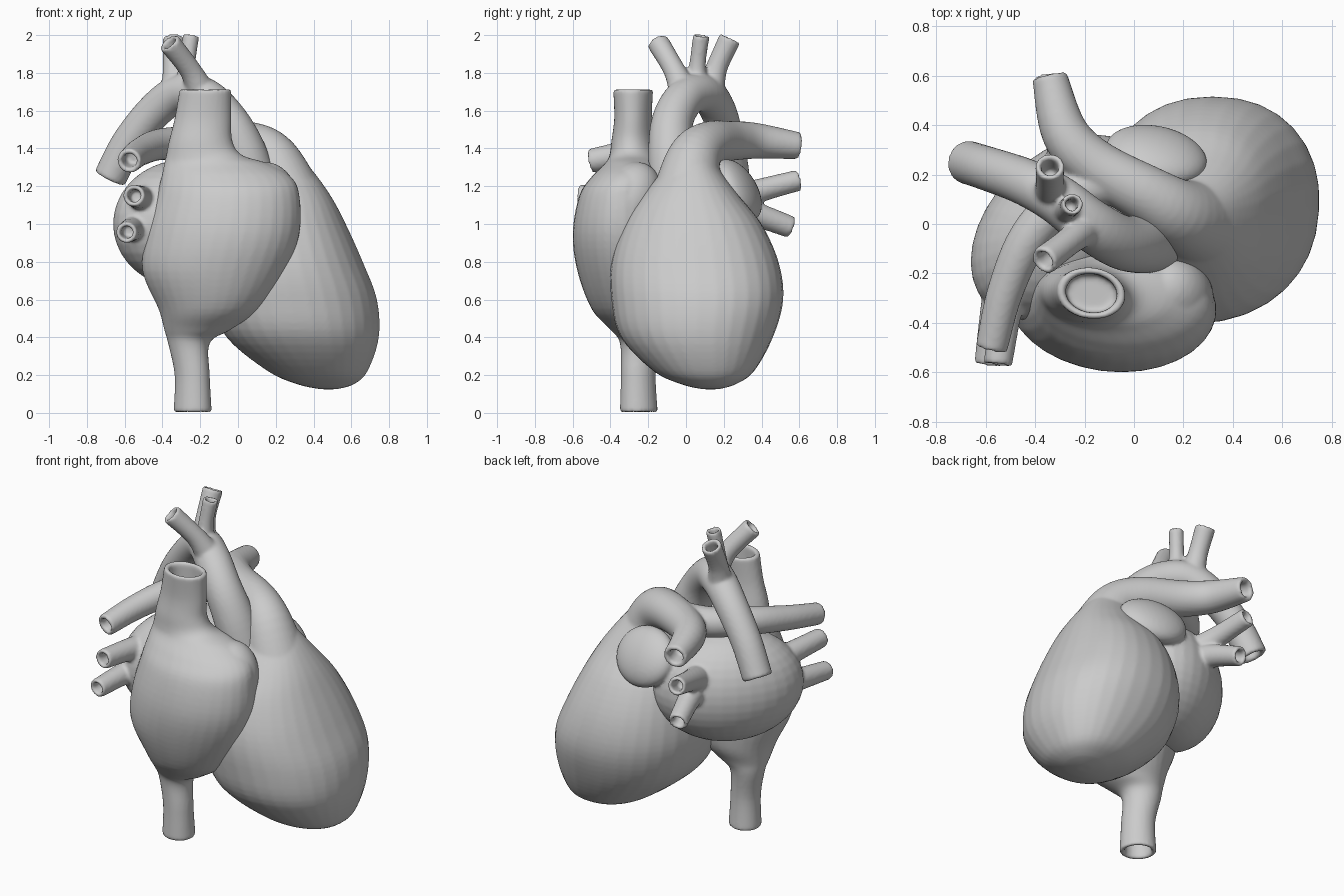
import bpy, bmesh, math
from mathutils import Vector

N = 32


def spline(pts, steps):
    # Catmull-Rom through tuples of any length
    out = []
    for i in range(len(pts) - 1):
        p = [pts[max(i - 1, 0)], pts[i], pts[i + 1], pts[min(i + 2, len(pts) - 1)]]
        for k in range(steps):
            t = k / steps
            out.append([0.5 * (2 * b + (c - a) * t + (2 * a - 5 * b + 4 * c - d) * t * t
                               + (3 * b - a - 3 * c + d) * t ** 3) for a, b, c, d in zip(*p)])
    out.append(list(pts[-1]))
    return out


def skin(rings):
    # bridge a list of rings and close both ends
    bm = bmesh.new()
    vs = [[bm.verts.new(p) for p in r] for r in rings]
    for a, b in zip(vs, vs[1:]):
        for i in range(N):
            j = (i + 1) % N
            bm.faces.new((a[i], a[j], b[j], b[i]))
    bm.faces.new(vs[0][::-1])
    bm.faces.new(vs[-1])
    bmesh.ops.recalc_face_normals(bm, faces=bm.faces)
    me = bpy.data.meshes.new("part")
    bm.to_mesh(me)
    bm.free()
    ob = bpy.data.objects.new("part", me)
    bpy.context.collection.objects.link(ob)
    return ob


def mouth(ring, inward, depth, bore):
    # rounded lip and recessed bore at an open vessel end
    c = sum(ring, Vector()) / N
    return [[c + (p - c) * f + inward * d for p in ring]
            for f, d in ((0.95, -0.01), (bore + 0.08, -0.01), (bore, 0.005), (bore, depth))]


def vessel(*pts):
    # tube along (x, y, z, radius) points, hollow at its far end
    path = spline(pts, 6)
    pos = [Vector(p[:3]) for p in path]
    rings, u, last = [], None, None
    for i, p in enumerate(pos):
        t = (pos[min(i + 1, len(pos) - 1)] - pos[max(i - 1, 0)]).normalized()
        u = t.orthogonal() if u is None else last.rotation_difference(t) @ u
        u = (u - t * u.dot(t)).normalized()
        v, last, r = t.cross(u), t, path[i][3]
        rings.append([p + (u * math.cos(a) + v * math.sin(a)) * r
                      for a in (2 * math.pi * k / N for k in range(N))])
    return skin(rings + mouth(rings[-1], -last, 0.1, 0.6))


def stack(levels, shear=0, power=1, ends=False):
    # body from horizontal ovals: (z, x min, x max, y min, y max)
    def bulge(v):
        return math.copysign(abs(v) ** power, v)
    rings = []
    for z, x0, x1, y0, y1 in spline(levels, 5):
        rx, ry = (x1 - x0) / 2, (y1 - y0) / 2
        rings.append([Vector(((x0 + x1) / 2 + rx * bulge(math.cos(a)) + shear * ry * bulge(math.sin(a)),
                              (y0 + y1) / 2 + ry * bulge(math.sin(a)), z))
                      for a in (2 * math.pi * k / N for k in range(N))])
    if ends:
        up = Vector((0, 0, 1))
        rings = mouth(rings[0], up, 0.12, 0.72)[::-1] + rings + mouth(rings[-1], -up, 0.15, 0.75)
    return skin(rings)


def blob(loc, size, rot=(0, 0, 0)):
    bpy.ops.mesh.primitive_uv_sphere_add(segments=32, ring_count=20, location=loc,
                                         rotation=[math.radians(a) for a in rot])
    bpy.context.object.scale = size
    return bpy.context.object


def fuse(name, *parts):
    # melt overlapping parts into one smooth surface
    bpy.ops.object.select_all(action='DESELECT')
    for ob in parts:
        ob.select_set(True)
    bpy.context.view_layer.objects.active = ob = parts[0]
    if len(parts) > 1:
        bpy.ops.object.join()
    ob.name = name
    remesh = ob.modifiers.new("Fuse", 'REMESH')
    remesh.mode = 'VOXEL'
    remesh.voxel_size = 0.011
    remesh.use_smooth_shade = True
    soften = ob.modifiers.new("Soften", 'SMOOTH')
    soften.factor, soften.iterations = 0.5, 4


# ventricles with pulmonary trunk and arteries
fuse("ventricles_and_pulmonary_arteries", stack([
    (0.125, 0.44, 0.52, 0.09, 0.17), (0.15, 0.32, 0.61, -0.02, 0.26), (0.22, 0.16, 0.685, -0.17, 0.36),
    (0.4, -0.06, 0.745, -0.345, 0.46), (0.6, -0.14, 0.735, -0.395, 0.515), (0.8, -0.14, 0.66, -0.395, 0.49),
    (1.0, -0.09, 0.57, -0.33, 0.4), (1.15, 0.0, 0.49, -0.23, 0.28), (1.3, 0.02, 0.38, -0.11, 0.17),
    (1.4, 0.04, 0.27, -0.03, 0.13)], shear=0.06, power=0.9),
    vessel((0.27, 0.0, 1.12, 0.19), (0.18, 0.04, 1.34, 0.145), (0.05, 0.12, 1.425, 0.118),
           (-0.16, 0.24, 1.44, 0.105), (-0.28, 0.37, 1.44, 0.095), (-0.34, 0.59, 1.415, 0.072)),
    vessel((-0.05, 0.18, 1.44, 0.09), (-0.25, 0.12, 1.43, 0.09), (-0.42, -0.05, 1.42, 0.083),
           (-0.52, -0.27, 1.38, 0.073), (-0.575, -0.495, 1.335, 0.065)))

# right atrium, its auricle and both great veins
fuse("right_atrium_and_great_veins", stack([
    (0.012, -0.34, -0.14, -0.35, -0.15), (0.2, -0.335, -0.15, -0.345, -0.16),
    (0.37, -0.37, -0.15, -0.35, -0.14), (0.44, -0.39, -0.04, -0.4, -0.12),
    (0.55, -0.42, 0.11, -0.5, -0.07), (0.75, -0.505, 0.25, -0.575, -0.05),
    (0.95, -0.485, 0.325, -0.6, -0.05), (1.15, -0.43, 0.325, -0.565, -0.08),
    (1.25, -0.405, 0.28, -0.5, -0.11), (1.32, -0.39, 0.16, -0.43, -0.14),
    (1.365, -0.38, 0.02, -0.405, -0.155), (1.44, -0.365, -0.03, -0.395, -0.17),
    (1.56, -0.335, -0.035, -0.38, -0.18), (1.705, -0.31, -0.035, -0.385, -0.175)],
    shear=-0.12, ends=True),
    blob((0.14, -0.31, 1.1), (0.185, 0.17, 0.24), (-25, 0, 0)))

# left atrium, its auricle and the four pulmonary veins
fuse("left_atrium_and_pulmonary_veins",
     vessel((-0.42, -0.05, 1.08, 0.1), (-0.5, -0.26, 1.13, 0.07), (-0.55, -0.56, 1.15, 0.058)),
     vessel((-0.46, -0.05, 0.98, 0.1), (-0.54, -0.26, 0.98, 0.07), (-0.59, -0.56, 0.955, 0.056)),
     vessel((-0.24, 0.2, 1.1, 0.1), (-0.3, 0.37, 1.17, 0.065), (-0.35, 0.59, 1.23, 0.056)),
     vessel((-0.24, 0.2, 1.06, 0.1), (-0.28, 0.36, 1.05, 0.068), (-0.33, 0.55, 0.985, 0.058)),
     blob((-0.285, -0.015, 1.0), (0.44, 0.3, 0.34), (0, 0, 45)),
     blob((0.09, 0.275, 1.18), (0.21, 0.095, 0.18), (30, 0, -12)))

# aorta with three arch branches
fuse("aorta",
     vessel((0.1, -0.06, 1.15, 0.13), (0.03, -0.08, 1.38, 0.12), (-0.06, -0.07, 1.55, 0.11),
            (-0.18, 0.0, 1.67, 0.105), (-0.31, 0.1, 1.69, 0.1), (-0.44, 0.17, 1.6, 0.095),
            (-0.58, 0.22, 1.43, 0.09), (-0.675, 0.25, 1.25, 0.088)),
     vessel((-0.18, 0.0, 1.66, 0.085), (-0.25, -0.06, 1.81, 0.058), (-0.36, -0.145, 1.955, 0.059)),
     vessel((-0.27, 0.06, 1.68, 0.075), (-0.27, 0.06, 1.83, 0.045), (-0.25, 0.08, 1.99, 0.044)),
     vessel((-0.33, 0.12, 1.66, 0.085), (-0.34, 0.16, 1.82, 0.058), (-0.34, 0.23, 1.975, 0.059)))
